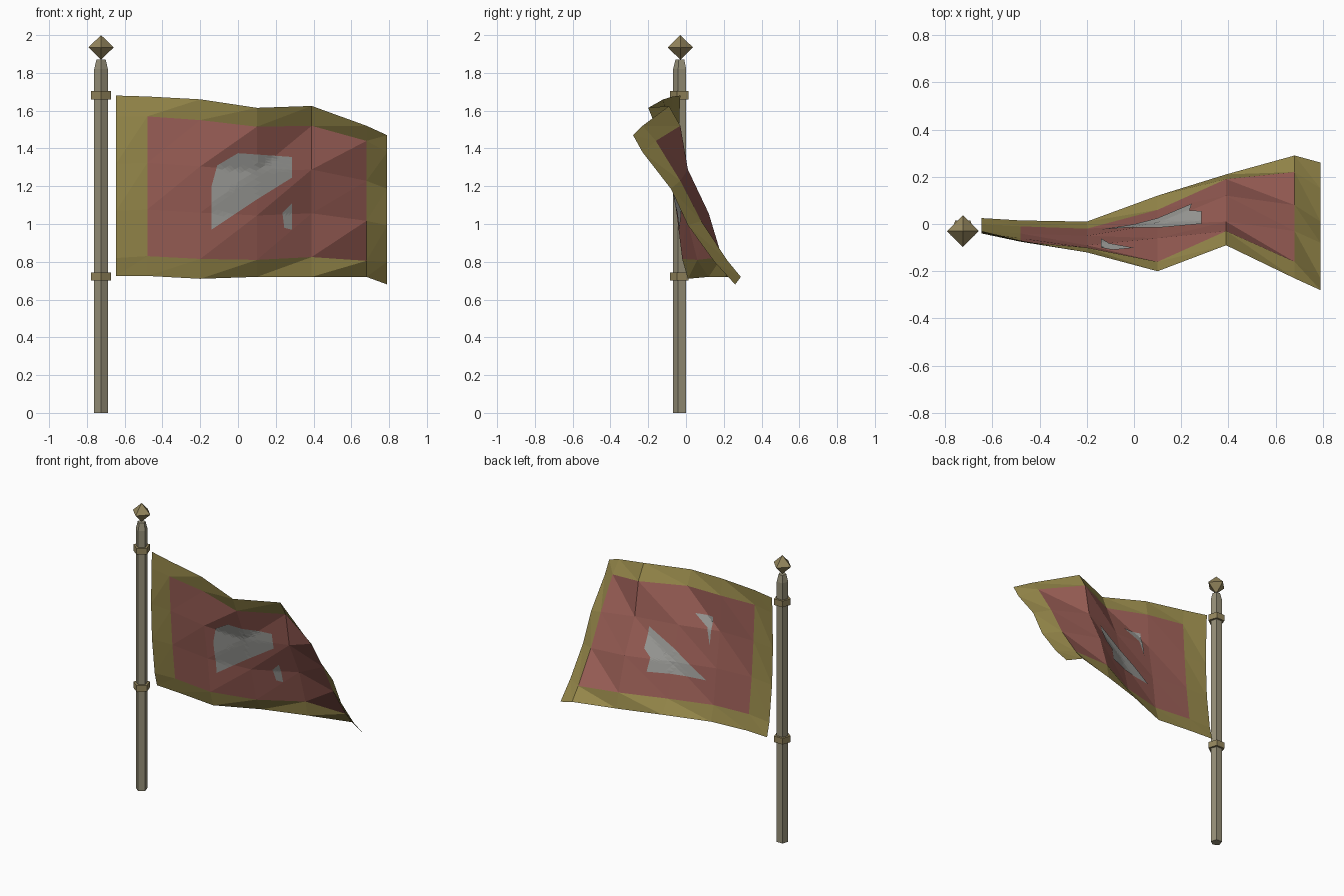
import bpy, bmesh, math
from mathutils import Vector
from mathutils.bvhtree import BVHTree

if "Cube" in bpy.data.objects:
    bpy.data.objects.remove(bpy.data.objects["Cube"])

PX, PY = -0.725, -0.03


def material(name, rgb):
    m = bpy.data.materials.new(name)
    m.diffuse_color = (*rgb, 1)
    m.use_nodes = True
    m.node_tree.nodes["Principled BSDF"].inputs["Base Color"].default_value = m.diffuse_color
    return m


def add_object(name, bm, mat=None):
    me = bpy.data.meshes.new(name)
    bm.to_mesh(me)
    bm.free()
    ob = bpy.data.objects.new(name, me)
    bpy.context.collection.objects.link(ob)
    if mat:
        me.materials.append(mat)
    return ob


def lathe(name, profile, sides, mat, start):
    # stacked rings of (radius, z); zero radius makes a point
    bm = bmesh.new()
    rings = []
    for r, z in profile:
        n = sides if r > 0 else 1
        rings.append([bm.verts.new((PX + r * math.cos(start + i * math.tau / sides),
                                    PY + r * math.sin(start + i * math.tau / sides), z))
                      for i in range(n)])
    for a, b in zip(rings, rings[1:]):
        for i in range(sides):
            j = (i + 1) % sides
            f = [a[i % len(a)], a[j % len(a)], b[j % len(b)], b[i % len(b)]]
            bm.faces.new(list(dict.fromkeys(f)))
    for ring in (rings[0], rings[-1]):
        if len(ring) > 1:
            bm.faces.new(ring)
    bmesh.ops.recalc_face_normals(bm, faces=bm.faces)
    return add_object(name, bm, mat)


wood = material("pole_tan", (0.31, 0.28, 0.19))
brass = material("fitting_tan", (0.30, 0.24, 0.11))
gold = material("border_olive", (0.31, 0.25, 0.07))
red = material("panel_red", (0.33, 0.115, 0.095))
grey = material("emblem_grey", (0.36, 0.36, 0.34))

# Pole, collars and finial
lathe("pole", [(0.038, 0), (0.038, 1.82), (0.026, 1.87)], 5, wood, -math.pi / 2)
for name, z in (("lower_collar", 0.70), ("upper_collar", 1.66)):
    lathe(name, [(0.055, z), (0.055, z + 0.043)], 5, brass, -math.pi / 2)
lathe("finial", [(0, 1.87), (0.067, 1.935), (0, 2.0)], 4, brass, 0)

# Cloth columns: x, four row heights (edge, inner, inner, edge), six depths from top to bottom
columns = [
    (-0.645, (1.68, 1.57, 0.82, 0.725), (-0.03, -0.035, -0.04, -0.03, 0.0, 0.025)),
    (-0.48, (1.675, 1.57, 0.83, 0.725), (-0.07, -0.075, -0.06, -0.04, -0.01, 0.015)),
    (-0.20, (1.66, 1.55, 0.815, 0.71), (-0.12, -0.10, -0.09, -0.05, -0.02, 0.01)),
    (0.10, (1.615, 1.515, 0.81, 0.72), (-0.20, -0.16, -0.06, 0.0, 0.06, 0.12)),
    (0.39, (1.625, 1.52, 0.825, 0.72), (-0.09, -0.03, 0.01, 0.12, 0.19, 0.21)),
    (0.68, (1.52, 1.44, 0.805, 0.72), (-0.23, -0.16, -0.03, 0.08, 0.22, 0.29)),
    (0.79, (1.47, 1.38, 0.80, 0.68), (-0.28, -0.23, -0.08, 0.01, 0.15, 0.26)),
]
grid = []
for x, (z0, z1, z4, z5), ys in columns:
    step = (z4 - z1) / 3
    zs = (z0, z1, z1 + step, z1 + 2 * step, z4, z5)
    grid.append([Vector((x, y, z)) for y, z in zip(ys, zs)])


def cloth(cells):
    bm = bmesh.new()
    for c, r in cells:
        a, e, b, d = [bm.verts.new(p) for p in
                      (grid[c][r], grid[c][r + 1], grid[c + 1][r], grid[c + 1][r + 1])]
        bm.faces.new((a, e, b))
        bm.faces.new((e, d, b))
    bmesh.ops.remove_doubles(bm, verts=bm.verts, dist=1e-5)
    return bm


# Flag: red panel inside an olive border
cells = [(c, r) for c in range(6) for r in range(5)]
inner = [(c, r) for c, r in cells if 0 < c < 5 and 0 < r < 4]
add_object("flag_panel", cloth(inner), red)
add_object("flag_border", cloth([k for k in cells if k not in inner]), gold)

whole = cloth(cells)
tree = BVHTree.FromBMesh(whole)
whole.free()


def patch(name, outline, side):
    # flat outline draped just off the cloth on one side
    bm = bmesh.new()
    f = bm.faces.new([bm.verts.new((x, 0, z)) for x, z in outline])
    f.normal_update()
    if f.normal.y * side < 0:
        f.normal_flip()
    bmesh.ops.triangulate(bm, faces=bm.faces)
    bmesh.ops.subdivide_edges(bm, edges=bm.edges, cuts=7, use_grid_fill=True)
    for v in bm.verts:
        hit = tree.ray_cast(Vector((v.co.x, -2, v.co.z)), Vector((0, 1, 0)))[0]
        v.co.y = hit.y + side * 0.006
    add_object(name, bm, grey)


# Grey emblem: parts showing on the front, the remainder on the back
patch("emblem_front_large", [(-0.14, 0.97), (0.10, 1.13), (0.285, 1.245), (0.285, 1.355),
                             (0.0, 1.375), (-0.11, 1.31), (-0.14, 1.20)], -1)
patch("emblem_front_small", [(0.235, 1.06), (0.245, 0.98), (0.285, 0.97), (0.285, 1.11)], -1)
patch("emblem_back_large", [(-0.14, 0.97), (0.245, 0.97), (0.235, 1.06), (0.285, 1.11),
                            (0.285, 1.245), (0.10, 1.13)], 1)
patch("emblem_back_small", [(-0.14, 1.20), (-0.11, 1.31), (0.0, 1.375), (-0.14, 1.385)], 1)
